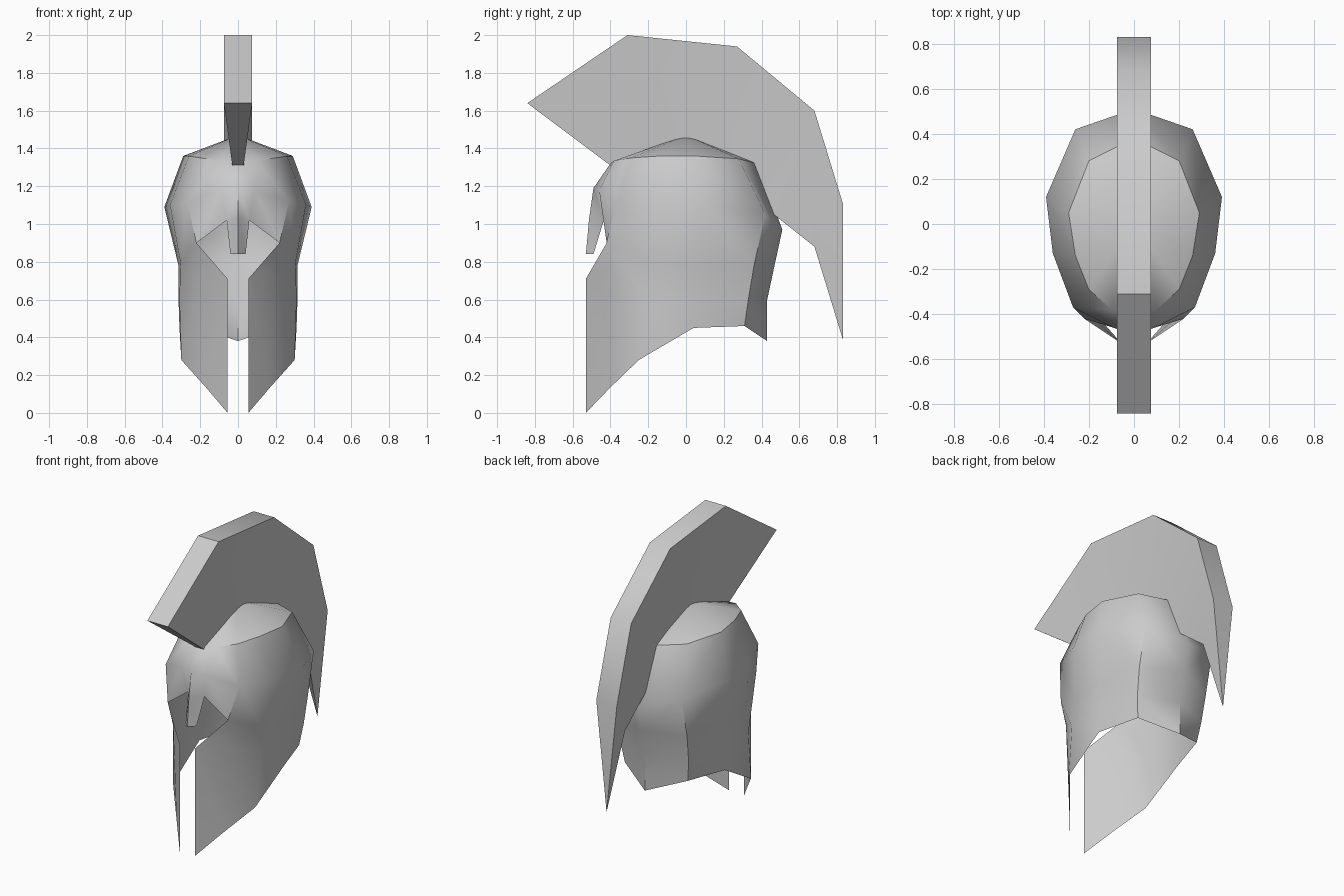
import bpy, bmesh, math

if "Cube" in bpy.data.objects:
    bpy.data.objects.remove(bpy.data.objects["Cube"])


def finish(bm, name, angle):
    bmesh.ops.recalc_face_normals(bm, faces=bm.faces)
    mesh = bpy.data.meshes.new(name)
    bm.to_mesh(mesh)
    bm.free()
    obj = bpy.data.objects.new(name, mesh)
    bpy.context.collection.objects.link(obj)
    bpy.ops.object.select_all(action='DESELECT')
    obj.select_set(True)
    bpy.context.view_layer.objects.active = obj
    bpy.ops.object.shade_smooth_by_angle(angle=math.radians(angle))
    return obj


def loft(bm, a, b):
    for i in range(len(a) - 1):
        bm.faces.new((a[i], a[i + 1], b[i + 1], b[i]))


# Helmet shell: half cross-sections from front to back, mirrored in x
crown = [(0, -.40, 1.32), (.10, -.38, 1.335), (.20, -.29, 1.35), (.26, -.14, 1.36),
         (.29, .05, 1.36), (.20, .28, 1.345), (0, .38, 1.32)]
temple = [(0, -.49, 1.19), (.09, -.46, 1.18), (.27, -.37, 1.12), (.36, -.13, 1.10),
          (.39, .12, 1.09), (.26, .42, 1.05), (0, .51, .97)]
brow = [(0, -.513, 1.03), (.06, -.435, 1.02), (.22, -.42, .90), (.305, -.20, .80),
        (.315, .05, .78), (.26, .36, .78), (0, .473, .80)]
jaw = [(.055, -.53, .71), (.18, -.42, .76), (.31, -.21, .60),
       (.315, .05, .60), (.25, .33, .60), (0, .43, .60)]
rim = [(.055, -.53, 0), (.17, -.40, .135), (.30, -.25, .28),
       (.31, .04, .45), (.23, .31, .46), (0, .43, .38)]

bm = bmesh.new()
rows = [[bm.verts.new(p) for p in row] for row in (crown, temple, brow, jaw, rim)]
apex = bm.verts.new((0, 0, 1.47))
for i in range(len(crown) - 1):
    bm.faces.new((apex, rows[0][i], rows[0][i + 1]))
loft(bm, rows[0], rows[1])
loft(bm, rows[1], rows[2])
loft(bm, rows[2][2:], rows[3][1:])
loft(bm, rows[3], rows[4])
# cheek corner below the eye
bm.faces.new((rows[3][0], rows[2][2], rows[3][1]))
# nose guard
nose = [bm.verts.new((0, -.53, .84)), bm.verts.new((.04, -.49, .84))]
loft(bm, rows[2][:2], nose)
# bake the mirrored half
half = bm.verts[:] + bm.edges[:] + bm.faces[:]
bmesh.ops.mirror(bm, geom=half, axis='X', merge_dist=0.001)
bmesh.ops.remove_doubles(bm, verts=bm.verts, dist=0.001)
finish(bm, "helmet_shell", 45)

# Crest: wedge sections (outer y, z, inner y, z), wide outside and narrow inside
sections = [(-.84, 1.64, -.40, 1.31), (-.31, 2.0, -.12, 1.38), (.27, 1.94, .22, 1.36),
            (.68, 1.60, .44, 1.07), (.83, 1.11, .68, .88)]
bm = bmesh.new()
rings = []
for oy, oz, iy, iz in sections:
    rings.append([bm.verts.new(p) for p in ((-.075, oy, oz), (.075, oy, oz),
                                            (.03, iy, iz), (-.03, iy, iz))])
for a, b in zip(rings, rings[1:]):
    loft(bm, a + a[:1], b + b[:1])
bm.faces.new(rings[0])
# pointed tail
tip = bm.verts.new((0, .83, .39))
for i in range(4):
    bm.faces.new((rings[-1][i], rings[-1][(i + 1) % 4], tip))
finish(bm, "crest", 40)
